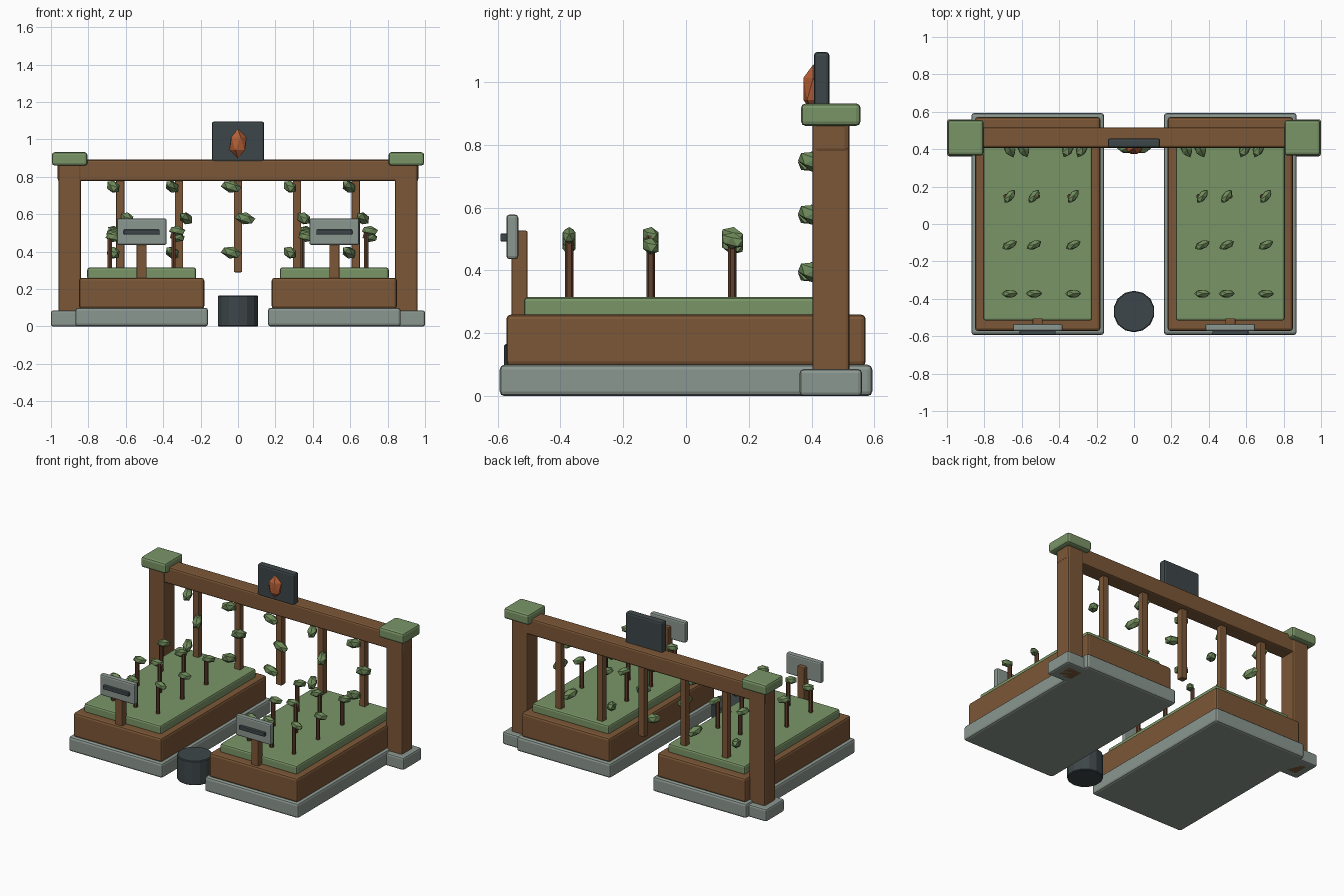
import bpy, math

if "Cube" in bpy.data.objects:
    bpy.data.objects.remove(bpy.data.objects["Cube"])

def mat(name, r, g, b):
    m = bpy.data.materials.new(name)
    m.diffuse_color = (r, g, b, 1)
    m.use_nodes = True
    m.node_tree.nodes["Principled BSDF"].inputs["Base Color"].default_value = m.diffuse_color
    return m

WOOD = mat("wood", 0.20, 0.095, 0.038)
STEM = mat("stem_brown", 0.12, 0.05, 0.025)
MOSS = mat("moss", 0.195, 0.30, 0.135)
LEAF = mat("leaf_green", 0.16, 0.26, 0.105)
STONE = mat("stone", 0.26, 0.31, 0.28)
DARK = mat("dark_slate", 0.048, 0.062, 0.067)
GEM = mat("orange_gem", 0.45, 0.11, 0.035)

def finish(o, name, m):
    o.name = name
    o.data.materials.append(m)
    return o

def box(name, m, x, y, z, bevel=0.012):
    """Bevelled box from (min, max) ranges."""
    bpy.ops.mesh.primitive_cube_add(size=1, location=[(a + b) / 2 for a, b in (x, y, z)])
    o = bpy.context.object
    o.scale = [b - a for a, b in (x, y, z)]
    bpy.ops.object.transform_apply(location=False, rotation=False, scale=True)
    if bevel:
        b = o.modifiers.new("bevel", 'BEVEL')
        b.width, b.segments = bevel, 2
    return finish(o, name, m)

def nugget(name, m, loc, scale, rot=(0, 0, 0)):
    """Faceted 20-sided blob, used for leaves and the gem."""
    bpy.ops.mesh.primitive_ico_sphere_add(subdivisions=1, radius=1, location=loc, rotation=rot)
    bpy.context.object.scale = scale
    return finish(bpy.context.object, name, m)

def around(c, half):
    return (c - half, c + half)

# Two planting beds with sign and sprouts
for side, cx in (("left", -0.515), ("right", 0.515)):
    box(f"{side}_bed_base", STONE, around(cx, 0.355), (-0.593, 0.593), (0, 0.10), 0.015)
    box(f"{side}_bed_box", WOOD, around(cx, 0.335), (-0.572, 0.572), (0.095, 0.26), 0.015)
    box(f"{side}_bed_grass", MOSS, around(cx, 0.291), (-0.516, 0.516), (0.25, 0.315))
    box(f"{side}_sign_post", WOOD, around(cx, 0.027), (-0.556, -0.504), (0.25, 0.527), 0.006)
    box(f"{side}_sign_board", STONE, around(cx, 0.133), (-0.572, -0.534), (0.436, 0.578), 0.01)
    box(f"{side}_sign_slot", DARK, around(cx, 0.096), (-0.591, -0.565), (0.492, 0.518), 0.004)
    for j, y in enumerate((-0.372, -0.112, 0.148)):
        for i, dx in enumerate((-0.17, 0, 0.17)):
            x = cx + dx
            top = 0.478 + 0.017 * ((i + j) % 3)
            bpy.ops.mesh.primitive_cylinder_add(vertices=6, radius=0.0135, depth=top - 0.30,
                                                location=(x, y, (top + 0.30) / 2))
            finish(bpy.context.object, f"{side}_sprout_stem", STEM)
            nugget(f"{side}_sprout_leaf", LEAF, (x + (0.02 if i % 2 == 0 else -0.02), y, top),
                   (0.047, 0.024, 0.027), (0, 0.2, 0.45 * j))

# Arch: posts with feet and caps, beam
for side, s in (("left", -1), ("right", 1)):
    box(f"{side}_post_foot", STONE, around(s * 0.9, 0.1), (0.362, 0.56), (0, 0.086))
    box(f"{side}_post", WOOD, around(s * 0.9, 0.06), (0.402, 0.52), (0, 0.87), 0.01)
    box(f"{side}_post_cap", MOSS, around(s * 0.9, 0.095), (0.366, 0.556), (0.86, 0.932), 0.015)
box("top_beam", WOOD, (-0.964, 0.964), (0.407, 0.517), (0.777, 0.892), 0.012)

# Hanging slats with leaves on their front
for k, x in enumerate((-0.63, -0.315, 0, 0.315, 0.63)):
    box("trellis_slat", WOOD, around(x, 0.022), (0.44, 0.484), (0.29, 0.79), 0.005)
    for n, z in enumerate((0.747, 0.578, 0.395)):
        nugget("trellis_leaf", LEAF, (x + (0.037 if n % 2 else -0.037), 0.407, z),
               (0.06, 0.032, 0.033), (0, 0.3, (-1.15, 1.15, 0, -1.15, 1.15)[k]))

# Crest plaque with gem
box("crest_plaque", DARK, (-0.14, 0.14), (0.407, 0.457), (0.88, 1.096))
nugget("crest_gem", GEM, (0, 0.405, 0.978), (0.05, 0.037, 0.078))

# Barrel between the beds
bpy.ops.mesh.primitive_cylinder_add(vertices=14, radius=0.111, depth=0.166, location=(0, -0.468, 0.083))
barrel = finish(bpy.context.object, "barrel", DARK)
b = barrel.modifiers.new("bevel", 'BEVEL')
b.width, b.segments, b.limit_method = 0.005, 1, 'ANGLE'
b.angle_limit = math.radians(40)
